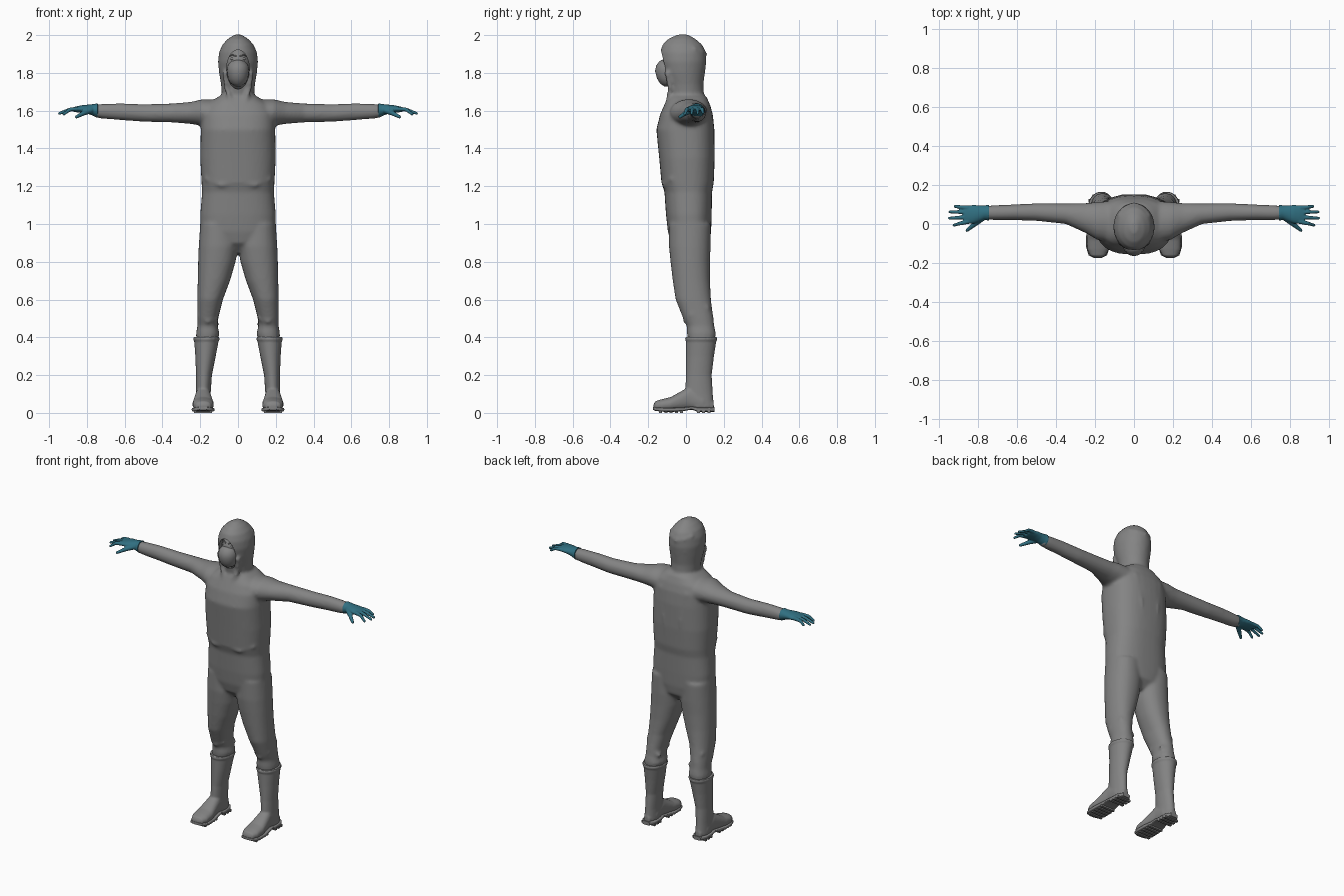
import bpy, bmesh, math
from mathutils import Vector, Matrix


def material(name, rgb):
    m = bpy.data.materials.new(name)
    m.diffuse_color = (*rgb, 1)
    return m


GREY = material("suit grey", (0.23, 0.23, 0.23))
TEAL = material("glove teal", (0.03, 0.16, 0.22))


def loft(bm, axis, rings, p=2.0, s=1, n=40):
    """Superellipse rings (t, a0, a1, b0, b1) strung along an axis, with closed ends."""
    loops = []
    for t, a0, a1, b0, b1 in rings:
        loop = []
        for i in range(n):
            c, d = math.cos(math.tau * i / n), math.sin(math.tau * i / n)
            a = (a0 + a1) / 2 + (a1 - a0) / 2 * math.copysign(abs(c) ** (2 / p), c)
            b = (b0 + b1) / 2 + (b1 - b0) / 2 * math.copysign(abs(d) ** (2 / p), d)
            x, y, z = {"x": (t, a, b), "y": (a, t, b), "z": (a, b, t)}[axis]
            loop.append(bm.verts.new((s * x, y, z)))
        loops.append(loop)
    for lo, hi in zip(loops, loops[1:]):
        for i in range(n):
            j = (i + 1) % n
            bm.faces.new((lo[i], lo[j], hi[j], hi[i]))
    bm.faces.new(loops[0])
    bm.faces.new(loops[-1])


def ball(bm, centre, radii, s=1):
    m = Matrix.Translation((s * centre[0], centre[1], centre[2])) @ Matrix.Diagonal((*radii, 1))
    bmesh.ops.create_uvsphere(bm, u_segments=28, v_segments=18, radius=1, matrix=m)


def strand(bm, path, r0, r1, s=1):
    """Tapered round strand along a path, for fingers and cloth folds."""
    pts = [Vector((s * x, y, z)) for x, y, z in path]
    segs = len(pts) - 1
    for k, (a, b) in enumerate(zip(pts, pts[1:])):
        steps = max(2, int((b - a).length / (0.5 * min(r0, r1))))
        for i in range(steps + 1):
            f = (k + i / steps) / segs
            m = Matrix.Translation(a.lerp(b, i / steps))
            bmesh.ops.create_icosphere(bm, subdivisions=2, radius=r0 + (r1 - r0) * f, matrix=m)


def finish(name, bm, mat, voxel=0, smooth=0, cutter=None):
    bmesh.ops.recalc_face_normals(bm, faces=bm.faces)
    me = bpy.data.meshes.new(name)
    bm.to_mesh(me)
    bm.free()
    ob = bpy.data.objects.new(name, me)
    bpy.context.collection.objects.link(ob)
    if voxel:
        r = ob.modifiers.new("blend", "REMESH")
        r.mode, r.voxel_size = "VOXEL", voxel
        sm = ob.modifiers.new("soften", "SMOOTH")
        sm.factor, sm.iterations = 0.5, smooth
    if cutter:
        b = ob.modifiers.new("opening", "BOOLEAN")
        b.operation, b.solver, b.object = "DIFFERENCE", "EXACT", cutter
    if ob.modifiers:
        dg = bpy.context.evaluated_depsgraph_get()
        me = bpy.data.meshes.new_from_object(ob.evaluated_get(dg))
        ob.modifiers.clear()
        ob.data = me
        me.name = name
    me.materials.clear()
    me.materials.append(mat)
    bpy.ops.object.select_all(action="DESELECT")
    ob.select_set(True)
    bpy.context.view_layer.objects.active = ob
    bpy.ops.object.shade_smooth_by_angle(angle=math.radians(45))
    return ob


def sym(rows):
    """Rows (z, half width, front, back) to symmetric rings."""
    return [(z, -w, w, f, b) for z, w, f, b in rows]


# face opening cutter
bm = bmesh.new()
loft(bm, "y", [(-0.3, -0.06, 0.06, 1.715, 1.922), (-0.075, -0.06, 0.06, 1.715, 1.922)])
cutter = finish("face_opening_cutter", bm, GREY)
cutter.hide_render = True

# hooded coverall: trunk
bm = bmesh.new()
loft(bm, "z", sym([
    (0.85, 0.04, -0.03, 0.08), (0.90, 0.15, -0.08, 0.125), (0.96, 0.198, -0.096, 0.133),
    (1.05, 0.20, -0.106, 0.136), (1.17, 0.19, -0.114, 0.138), (1.22, 0.193, -0.13, 0.147),
    (1.35, 0.20, -0.142, 0.152), (1.50, 0.197, -0.157, 0.15), (1.58, 0.195, -0.137, 0.142),
    (1.63, 0.17, -0.115, 0.128), (1.67, 0.11, -0.097, 0.11), (1.69, 0.07, -0.08, 0.09)]), p=2.5)
# hood
loft(bm, "z", sym([
    (1.60, 0.06, -0.08, 0.10), (1.68, 0.085, -0.09, 0.095), (1.74, 0.09, -0.10, 0.092),
    (1.80, 0.10, -0.125, 0.10), (1.86, 0.106, -0.138, 0.108), (1.91, 0.10, -0.137, 0.105),
    (1.95, 0.082, -0.124, 0.085), (1.98, 0.054, -0.094, 0.05), (2.003, 0.018, -0.045, 0.01)]))
for s in (-1, 1):
    # trouser legs
    loft(bm, "z", [
        (0.36, 0.115, 0.22, 0.015, 0.15), (0.42, 0.098, 0.222, 0.005, 0.158),
        (0.46, 0.108, 0.215, 0.005, 0.15), (0.50, 0.105, 0.216, -0.015, 0.145),
        (0.60, 0.08, 0.216, -0.055, 0.132), (0.70, 0.042, 0.213, -0.07, 0.127),
        (0.80, 0.013, 0.211, -0.082, 0.127), (0.88, 0.0, 0.208, -0.09, 0.13),
        (1.0, 0.01, 0.20, -0.09, 0.13)], p=2.2, s=s)
    # sleeves
    loft(bm, "x", [
        (0.10, -0.10, 0.12, 1.50, 1.66), (0.19, -0.08, 0.112, 1.52, 1.66),
        (0.25, -0.045, 0.107, 1.53, 1.646), (0.35, 0.0, 0.105, 1.538, 1.638),
        (0.50, 0.016, 0.106, 1.541, 1.634), (0.62, 0.02, 0.10, 1.55, 1.639),
        (0.72, 0.02, 0.096, 1.558, 1.636), (0.765, 0.024, 0.092, 1.566, 1.63)], s=s)
    # collar edges meeting in a V
    strand(bm, [(0.07, -0.10, 1.80), (0.062, -0.085, 1.72), (0.035, -0.10, 1.64),
                (0.004, -0.135, 1.55)], 0.014, 0.009, s)
    # folds on knees, waist, back and hood
    strand(bm, [(0.115, 0.02, 0.50), (0.16, -0.008, 0.485), (0.21, 0.03, 0.52)], 0.012, 0.01, s)
    strand(bm, [(0.11, 0.12, 0.47), (0.16, 0.138, 0.50), (0.20, 0.11, 0.56)], 0.012, 0.01, s)
    strand(bm, [(0.02, -0.122, 1.22), (0.09, -0.12, 1.205), (0.17, -0.075, 1.24)], 0.008, 0.01, s)
    strand(bm, [(0.05, 0.135, 1.22), (0.06, 0.142, 1.40), (0.09, 0.125, 1.58)], 0.01, 0.012, s)
    strand(bm, [(0.0, 0.10, 1.90), (0.045, 0.085, 1.91), (0.08, 0.045, 1.93)], 0.013, 0.008, s)
    strand(bm, [(0.0, 0.092, 1.82), (0.05, 0.08, 1.83), (0.09, 0.03, 1.87)], 0.013, 0.009, s)
finish("hooded_coverall", bm, GREY, voxel=0.010, smooth=5, cutter=cutter)
bpy.data.objects.remove(cutter)

# face
bm = bmesh.new()
ball(bm, (0, -0.04, 1.825), (0.067, 0.09, 0.12))
finish("face", bm, GREY)

# face mask with its centre ridge
bm = bmesh.new()
loft(bm, "z", sym([
    (1.728, 0.016, -0.115, -0.06), (1.745, 0.04, -0.138, -0.05), (1.77, 0.053, -0.153, -0.04),
    (1.81, 0.058, -0.164, -0.04), (1.84, 0.054, -0.157, -0.05), (1.862, 0.036, -0.14, -0.06),
    (1.868, 0.014, -0.13, -0.07)]))
finish("face_mask", bm, GREY)

# eyes and brows
for side, s in (("right", -1), ("left", 1)):
    bm = bmesh.new()
    ball(bm, (0.028, -0.104, 1.874), (0.013, 0.01, 0.007), s)
    finish(side + "_eye", bm, GREY)
    bm = bmesh.new()
    strand(bm, [(0.012, -0.114, 1.889), (0.03, -0.106, 1.896), (0.046, -0.09, 1.889)], 0.004, 0.003, s)
    finish(side + "_brow", bm, GREY)

for side, s in (("right", -1), ("left", 1)):
    # glove: cuff and palm, then fingers and thumb
    bm = bmesh.new()
    loft(bm, "x", [
        (0.742, 0.017, 0.099, 1.562, 1.639), (0.765, 0.021, 0.095, 1.572, 1.635),
        (0.79, 0.012, 0.095, 1.582, 1.632), (0.82, 0.003, 0.097, 1.588, 1.63),
        (0.85, 0.0, 0.095, 1.591, 1.624), (0.872, 0.006, 0.088, 1.594, 1.618)], s=s)
    for y0, x1, y1, z1 in ((0.012, 0.922, -0.006, 1.582), (0.036, 0.945, 0.03, 1.586),
                           (0.06, 0.943, 0.062, 1.587), (0.083, 0.916, 0.09, 1.588)):
        strand(bm, [(0.85, y0, 1.609), (0.89, (y0 + y1) / 2, 1.606), (x1, y1, z1)], 0.0125, 0.008, s)
    strand(bm, [(0.78, 0.03, 1.602), (0.815, 0.0, 1.588), (0.855, -0.032, 1.567)], 0.018, 0.009, s)
    finish(side + "_glove", bm, TEAL, voxel=0.004, smooth=3)

    # rubber boot: shaft, top rim and foot
    bm = bmesh.new()
    loft(bm, "z", [
        (0.03, 0.145, 0.225, 0.01, 0.148), (0.10, 0.145, 0.223, -0.005, 0.142),
        (0.20, 0.138, 0.222, 0.0, 0.136), (0.30, 0.118, 0.226, 0.0, 0.148),
        (0.384, 0.102, 0.232, 0.0, 0.161), (0.386, 0.097, 0.237, -0.005, 0.166),
        (0.402, 0.097, 0.237, -0.005, 0.166)], s=s)
    loft(bm, "y", [
        (-0.172, 0.165, 0.205, 0.02, 0.045), (-0.162, 0.145, 0.225, 0.012, 0.062),
        (-0.13, 0.13, 0.239, 0.008, 0.072), (-0.08, 0.128, 0.241, 0.008, 0.084),
        (-0.03, 0.136, 0.234, 0.012, 0.112), (0.02, 0.143, 0.226, 0.015, 0.14),
        (0.09, 0.143, 0.226, 0.01, 0.10), (0.147, 0.165, 0.205, 0.01, 0.06)], p=2.3, s=s)
    finish(side + "_boot", bm, GREY, voxel=0.006, smooth=3)

    # sole with raised arch
    bm = bmesh.new()
    loft(bm, "y", [
        (-0.174, 0.165, 0.205, 0.016, 0.032), (-0.16, 0.138, 0.232, 0.01, 0.03),
        (-0.12, 0.125, 0.245, 0.006, 0.028), (-0.06, 0.125, 0.245, 0.006, 0.028),
        (-0.01, 0.136, 0.236, 0.01, 0.03), (0.03, 0.14, 0.23, 0.018, 0.034),
        (0.06, 0.138, 0.232, 0.006, 0.03), (0.12, 0.14, 0.23, 0.006, 0.03),
        (0.152, 0.16, 0.21, 0.006, 0.03)], p=5, s=s)
    # tread bars
    for y in (-0.135, -0.107, -0.079, -0.051, -0.023, 0.065, 0.093, 0.121):
        m = Matrix.Translation((s * 0.185, y, 0.007)) @ Matrix.Diagonal((0.096, 0.016, 0.014, 1))
        bmesh.ops.create_cube(bm, size=1, matrix=m)
    finish(side + "_boot_sole", bm, GREY)
